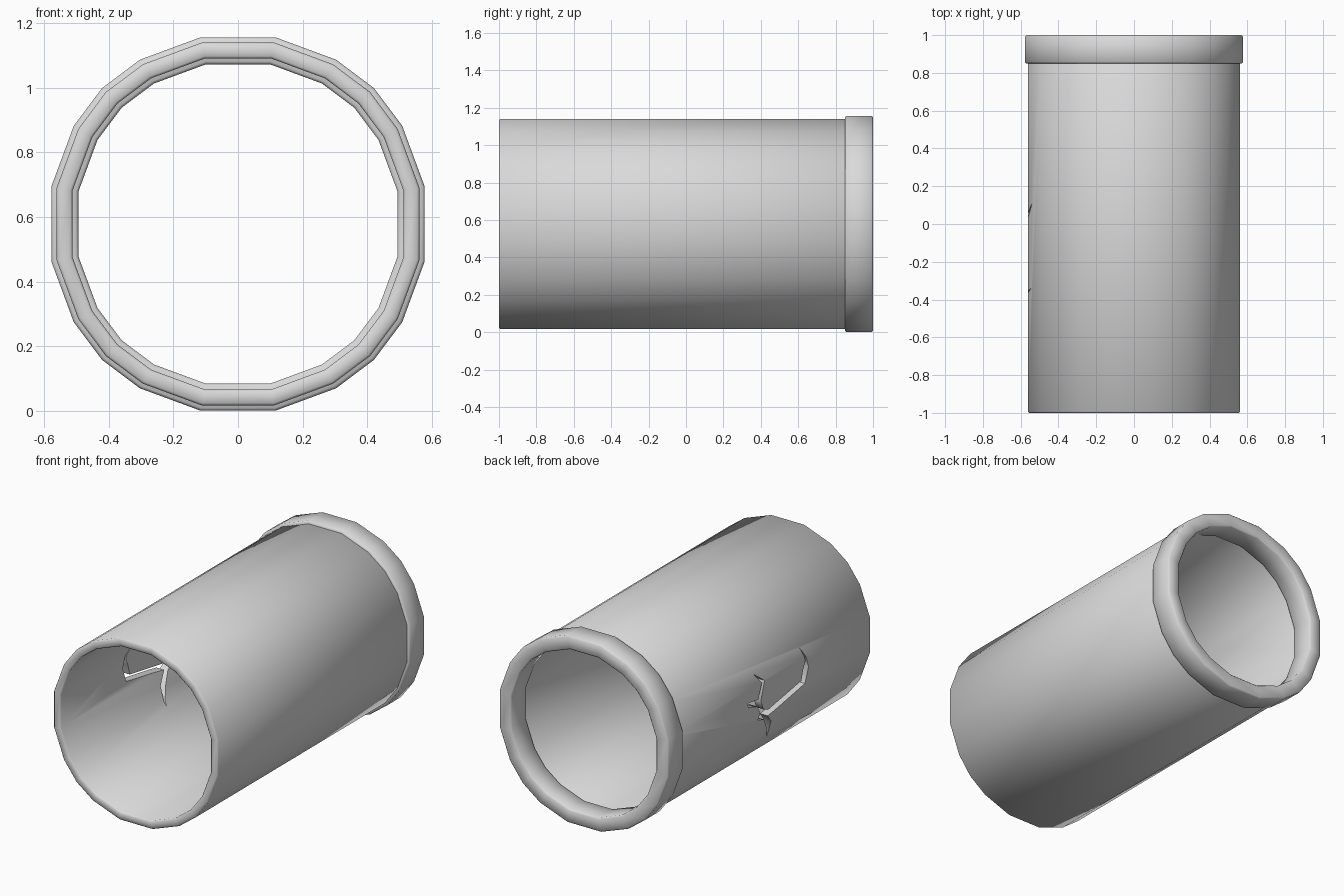
import bpy, bmesh, math

if "Cube" in bpy.data.objects:
    bpy.data.objects.remove(bpy.data.objects["Cube"])

CZ = 0.5785  # height of the pipe axis

grey = bpy.data.materials.new("concrete grey")
grey.diffuse_color = (0.7, 0.7, 0.7, 1)
grey.use_nodes = True
grey.node_tree.nodes["Principled BSDF"].inputs["Base Color"].default_value = grey.diffuse_color

# Uneven 20-sided section, unit half-width
Q = [(1, 0.2), (0.88, 0.525), (0.728, 0.728), (0.525, 0.88), (0.2, 1)]
SECTION = []
for k in range(4):
    c, s = round(math.cos(k * math.pi / 2)), round(math.sin(k * math.pi / 2))
    SECTION += [(x * c - z * s, x * s + z * c) for x, z in Q]


def finish(bm, name):
    bmesh.ops.recalc_face_normals(bm, faces=bm.faces)
    me = bpy.data.meshes.new(name)
    bm.to_mesh(me)
    bm.free()
    me.materials.append(grey)
    ob = bpy.data.objects.new(name, me)
    bpy.context.collection.objects.link(ob)
    return ob


def tube(name, r_in, r_out, y0, y1, b):
    """Hollow tube with chamfered rims, swept around the section."""
    prof = [(r_out, y0 + b), (r_out, y1 - b), (r_out - b, y1), (r_in + b, y1),
            (r_in, y1 - b), (r_in, y0 + b), (r_in + b, y0), (r_out - b, y0)]
    bm = bmesh.new()
    rings = [[bm.verts.new((x * r, y, CZ + z * r)) for r, y in prof] for x, z in SECTION]
    n, m = len(rings), len(prof)
    for i in range(n):
        a, c = rings[i], rings[(i + 1) % n]
        for j in range(m):
            k = (j + 1) % m
            bm.faces.new((a[j], a[k], c[k], c[j]))
    return finish(bm, name)


def smooth(ob):
    bpy.ops.object.select_all(action='DESELECT')
    ob.select_set(True)
    bpy.context.view_layer.objects.active = ob
    bpy.ops.object.shade_smooth_by_angle(angle=math.radians(50))


# Main pipe and end collar
pipe = tube("pipe", 0.512, 0.561, -1.0, 0.97, 0.007)
collar = tube("end_collar", 0.494, 0.5775, 0.85, 1.0, 0.008)

# Branching crack outline (y, z), cut through the left wall
CRACK = [(-0.335, 0.745), (-0.365, 0.66), (-0.345, 0.62), (-0.325, 0.55),
         (0.0, 0.495), (0.045, 0.515), (0.07, 0.575), (0.035, 0.69),
         (0.11, 0.75), (0.06, 0.685), (0.095, 0.595), (0.2, 0.61),
         (0.19, 0.58), (0.105, 0.555), (0.075, 0.505), (0.1, 0.47),
         (0.03, 0.445), (-0.03, 0.375), (-0.085, 0.28), (-0.07, 0.39),
         (0.0, 0.457), (-0.36, 0.52), (-0.395, 0.61), (-0.375, 0.67)]
bm = bmesh.new()
face = bm.faces.new([bm.verts.new((-0.75, y, z)) for y, z in CRACK])
ext = bmesh.ops.extrude_face_region(bm, geom=[face], use_keep_orig=True)
for v in ext["geom"]:
    if isinstance(v, bmesh.types.BMVert):
        v.co.x = -0.25
cutter = finish(bm, "crack_cutter")
cutter.hide_render = True

mod = pipe.modifiers.new("crack", 'BOOLEAN')
mod.operation = 'DIFFERENCE'
mod.solver = 'EXACT'
mod.object = cutter
bpy.context.view_layer.objects.active = pipe
bpy.ops.object.modifier_apply(modifier=mod.name)
bpy.data.objects.remove(cutter)

smooth(pipe)
smooth(collar)
